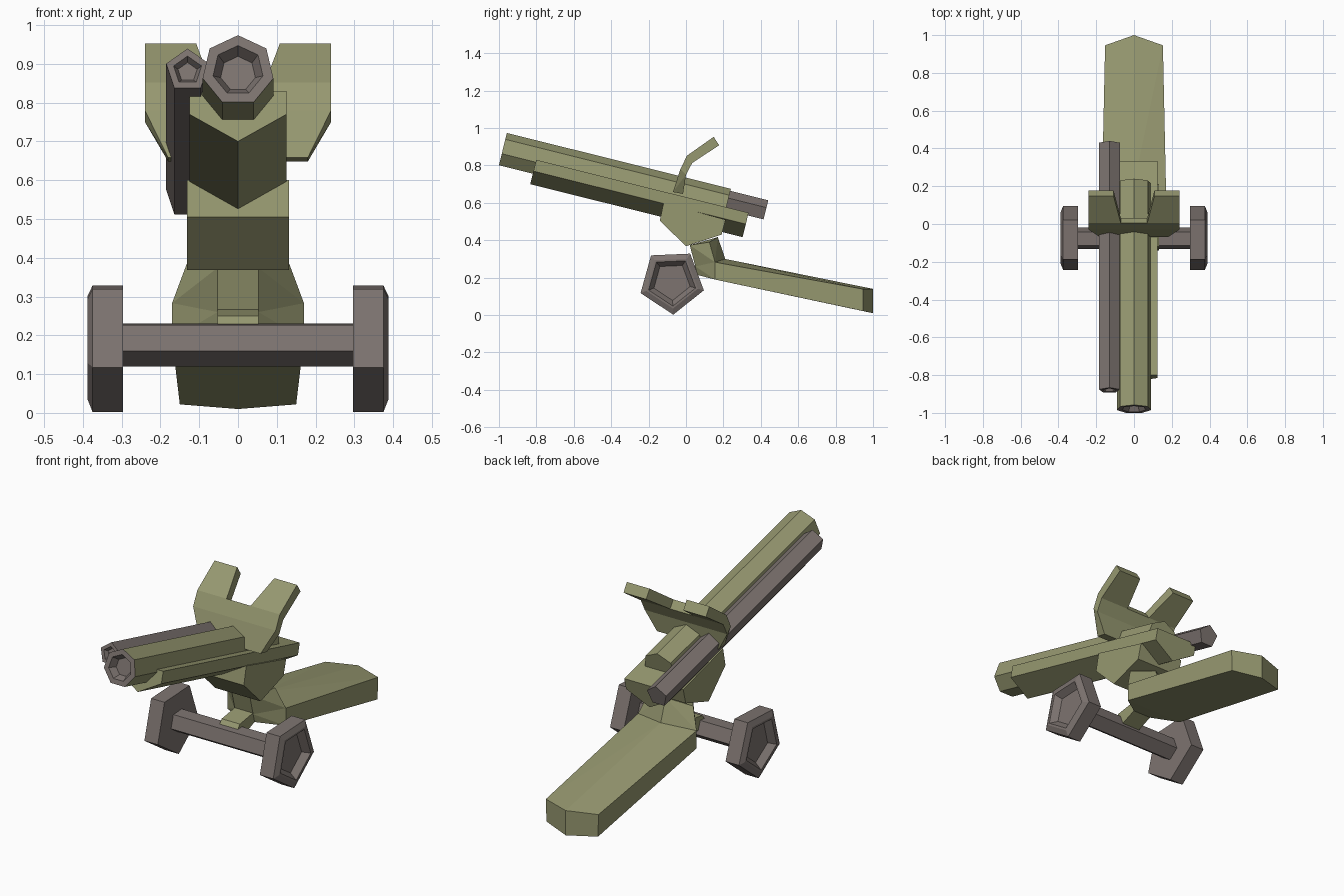
import bpy, bmesh, math
from mathutils import Matrix, Vector

if "Cube" in bpy.data.objects:
    bpy.data.objects.remove(bpy.data.objects["Cube"])


def material(name, rgb):
    m = bpy.data.materials.new(name)
    m.diffuse_color = (*rgb, 1)
    m.use_nodes = True
    m.node_tree.nodes["Principled BSDF"].inputs["Base Color"].default_value = m.diffuse_color
    return m


OLIVE = material("olive paint", (0.305, 0.314, 0.162))
GREY = material("gun metal grey", (0.205, 0.174, 0.162))


def finish(name, bm, mats):
    bmesh.ops.recalc_face_normals(bm, faces=bm.faces[:])
    mesh = bpy.data.meshes.new(name)
    bm.to_mesh(mesh)
    bm.free()
    for m in mats:
        mesh.materials.append(m)
    ob = bpy.data.objects.new(name, mesh)
    bpy.context.collection.objects.link(ob)
    return ob


def loft(name, rings, *mats, grey_until=0):
    """Skin a list of point rings; the first grey_until bands get material 1."""
    bm = bmesh.new()
    vs = [[bm.verts.new(p) for p in r] for r in rings]
    n = len(rings[0])
    for k in range(len(vs) - 1):
        for i in range(n):
            j = (i + 1) % n
            f = bm.faces.new((vs[k][i], vs[k][j], vs[k + 1][j], vs[k + 1][i]))
            f.material_index = 1 if k < grey_until else 0
    bm.faces.new(vs[0]).material_index = 1 if grey_until else 0
    bm.faces.new(vs[-1])
    return finish(name, bm, mats)


def hull(bm, pts):
    """Add a convex block to bm; points with x > 0 given once by the caller."""
    tmp = bmesh.new()
    for p in pts:
        tmp.verts.new(p)
    res = bmesh.ops.convex_hull(tmp, input=tmp.verts[:])
    junk = [g for g in res["geom_interior"] if isinstance(g, bmesh.types.BMVert)]
    if junk:
        bmesh.ops.delete(tmp, geom=junk, context='VERTS')
    bmesh.ops.dissolve_limit(tmp, angle_limit=math.radians(2),
                             verts=tmp.verts[:], edges=tmp.edges[:])
    bmesh.ops.recalc_face_normals(tmp, faces=tmp.faces[:])
    copy = {v: bm.verts.new(v.co) for v in tmp.verts}
    for f in tmp.faces:
        bm.faces.new([copy[v] for v in f.verts])
    tmp.free()


def both(pts):
    """Mirror points across x = 0."""
    return [q for x, y, z in pts for q in ([(x, y, z), (-x, y, z)] if x else [(x, y, z)])]


# Gun frame: local y runs back along the tilted barrel
TILT = Matrix.Rotation(math.radians(-14), 4, 'X')


def tube_rings(sides, origin, stations):
    M = Matrix.Translation(origin) @ TILT
    return [[M @ Vector((r * math.sin(2 * math.pi * i / sides), u,
                         r * math.cos(2 * math.pi * i / sides)))
             for i in range(sides)] for r, u in stations]


# Main barrel, with grey muzzle face and recess
MUZZLE = Vector((0, -0.98, 0.883))
loft("main_barrel",
     tube_rings(7, MUZZLE, [(0.046, 0.035), (0.066, 0), (0.0935, 0), (0.0935, 1.234)]),
     OLIVE, GREY, grey_until=2)

# Slim side tube
loft("side_tube",
     tube_rings(5, Vector((-0.13, -0.88, 0.883)),
                [(0.026, 0.02), (0.038, 0), (0.058, 0), (0.058, 1.346)]), GREY)

# V-bottomed cradle under the barrel
section = [(-0.125, -0.008), (0.125, -0.008), (0.125, -0.07), (0, -0.142), (-0.125, -0.07)]
M = Matrix.Translation(MUZZLE) @ TILT
loft("cradle", [[M @ Vector((x, u, n)) for x, n in section] for u in (0.187, 1.357)], OLIVE)

# Pivot mount
profile = [(-0.12, 0.60), (-0.14, 0.505), (0, 0.368), (0.19, 0.43), (0.212, 0.51)]
loft("pivot_mount", [[(x, y, z) for y, z in profile] for x in (-0.132, 0.132)], OLIVE)

# Neck between mount and trail
bm = bmesh.new()
hull(bm, both([(0.053, 0.02, 0.374), (0.13, 0.125, 0.39), (0, 0.17, 0.417),
               (0.053, 0.05, 0.26), (0.17, 0.155, 0.283), (0, 0.21, 0.30)]))
finish("neck", bm, [OLIVE])

# Trail leg reaching the ground
bm = bmesh.new()
hull(bm, both([(0.053, 0.05, 0.26), (0.17, 0.155, 0.283), (0, 0.21, 0.30),
               (0.153, 0.946, 0.139), (0, 1.0, 0.14),
               (0.053, 0.063, 0.214), (0.17, 0.155, 0.19),
               (0.15, 0.946, 0.022), (0, 1.0, 0.01)]))
finish("trail_leg", bm, [OLIVE])

# Link from axle to neck
profile = [(-0.10, 0.20), (-0.06, 0.25), (0.07, 0.27), (0.075, 0.22), (-0.05, 0.17)]
loft("axle_link", [[(x, y, z) for y, z in profile] for x in (-0.053, 0.053)], OLIVE)

# Shield: rows of (front y, front z, back y, back z, outer x, notch x)
rows = [(-0.07, 0.658, -0.016, 0.648, 0.18, 0.0),
        (-0.03, 0.78, 0.0, 0.75, 0.24, 0.0),
        (0.005, 0.852, 0.033, 0.813, 0.24, 0.07),
        (0.148, 0.953, 0.177, 0.908, 0.24, 0.108)]


def row_points(row, inner, sign=1):
    fy, fz, by, bz, xo, xi = row
    x_in = xi * sign if inner else -xo
    return [(x, y, z) for x in (sign * xo, x_in) for y, z in ((fy, fz), (by, bz))]


bm = bmesh.new()
for a, b in zip(rows[:2], rows[1:3]):
    hull(bm, row_points(a, False) + row_points(b, False))
for s in (1, -1):
    hull(bm, row_points(rows[2], True, s) + row_points(rows[3], True, s))
finish("shield", bm, [OLIVE])


# Wheels and axle share one pentagon orientation
def pentagon(x, r):
    a = [math.radians(-87.5 + 72 * i) for i in range(5)]
    return [(x, -0.076 + r * math.cos(t), 0.18 + r * math.sin(t)) for t in a]


loft("axle", [pentagon(-0.31, 0.06), pentagon(0.31, 0.06)], GREY)
for s, side in ((1, "right"), (-1, "left")):
    loft(side + "_wheel",
         [pentagon(s * x, r) for x, r in
          ((0.297, 0.178), (0.375, 0.178), (0.388, 0.145), (0.388, 0.132), (0.355, 0.102))],
         GREY)
